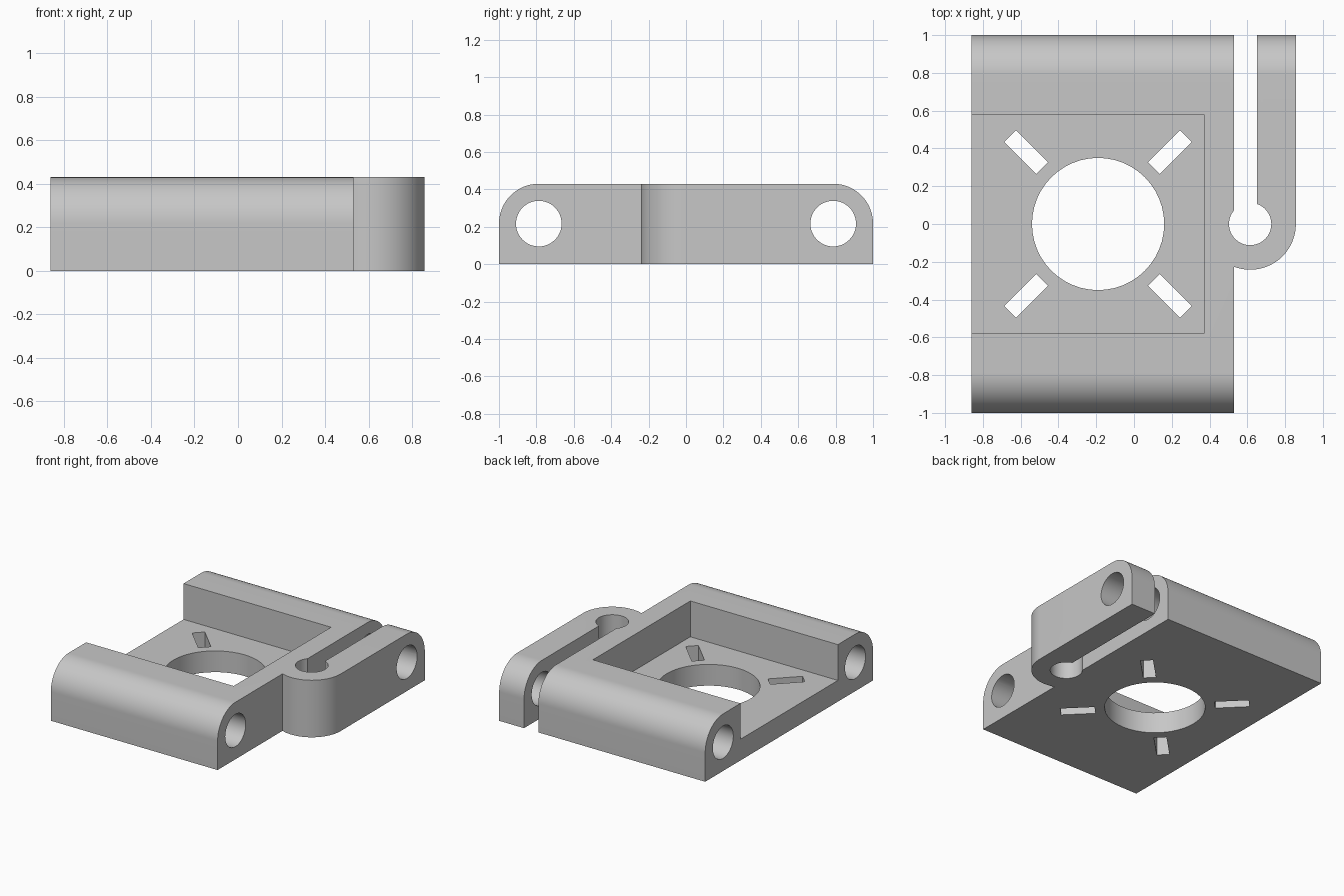
import bpy
import bmesh
import math
from mathutils import Matrix, Vector

cube = bpy.data.objects.get("Cube")
if cube:
    bpy.data.objects.remove(cube, do_unlink=True)

HEIGHT = 0.43
LEFT, RIGHT, ARM_IN, ARM_OUT = -0.86, 0.53, 0.65, 0.857
PIVOT_X, PIVOT_R, RELIEF_R = 0.615, 0.242, 0.112
PIN_Y, PIN_Z, PIN_R, ROUND_R = 0.787, 0.217, 0.122, 0.213
BORE_X, BORE_R = -0.19, 0.35

grey = bpy.data.materials.new("light grey")
grey.use_nodes = True
COLOUR = (0.57, 0.57, 0.57, 1)
grey.diffuse_color = COLOUR
grey.node_tree.nodes["Principled BSDF"].inputs["Base Color"].default_value = COLOUR


def arc(cx, cy, r, start, end, steps=24):
    """Points on an arc, angles in radians."""
    angles = [start + (end - start) * i / steps for i in range(steps + 1)]
    return [(cx + r * math.cos(a), cy + r * math.sin(a)) for a in angles]


def circle(cx, cy, r, sides=48):
    return arc(cx, cy, r, 0, math.tau, sides)[:-1]


def prism(name, outline, low, high, along_x=False):
    """Extrude an outline in xy along z, or in yz along x."""
    bm = bmesh.new()
    face = bm.faces.new([bm.verts.new((u, v, low)) for u, v in outline])
    side = bmesh.ops.extrude_face_region(bm, geom=[face])
    top = [g for g in side["geom"] if isinstance(g, bmesh.types.BMVert)]
    bmesh.ops.translate(bm, verts=top, vec=(0, 0, high - low))
    if along_x:
        turn = Matrix(((0, 0, 1), (1, 0, 0), (0, 1, 0))).to_4x4()
        bmesh.ops.transform(bm, matrix=turn, verts=bm.verts)
    bmesh.ops.recalc_face_normals(bm, faces=bm.faces)
    mesh = bpy.data.meshes.new(name)
    bm.to_mesh(mesh)
    bm.free()
    mesh.materials.append(grey)
    obj = bpy.data.objects.new(name, mesh)
    bpy.context.collection.objects.link(obj)
    return obj


def combine(target, tool, operation="DIFFERENCE"):
    """Apply a boolean and discard its tool."""
    tool.hide_render = True
    mod = target.modifiers.new(tool.name, "BOOLEAN")
    mod.operation = operation
    mod.solver = "EXACT"
    mod.object = tool
    bpy.context.view_layer.objects.active = target
    bpy.ops.object.modifier_apply(modifier=mod.name)
    bpy.data.objects.remove(tool, do_unlink=True)


# Plan outline: plate, round pivot, clamp arm, slit and relief hole
outer = -math.acos((RIGHT - PIVOT_X) / PIVOT_R)
slit_start = math.acos((ARM_IN - PIVOT_X) / RELIEF_R)
slit_end = math.acos((RIGHT - PIVOT_X) / RELIEF_R) - math.tau
plan = [(LEFT, -1.1), (RIGHT, -1.1)]
plan += arc(PIVOT_X, 0, PIVOT_R, outer, 0)
plan += [(ARM_OUT, 1.1), (ARM_IN, 1.1)]
plan += arc(PIVOT_X, 0, RELIEF_R, slit_start, slit_end, 36)
plan += [(RIGHT, 1.1), (LEFT, 1.1)]
bracket = prism("clamp_bracket", plan, -0.1, 0.6)

# Side profile with rounded upper edges
profile = [(-1, 0), (1, 0)]
profile += arc(PIN_Y, PIN_Z, ROUND_R, 0, math.pi / 2)
profile += arc(-PIN_Y, PIN_Z, ROUND_R, math.pi / 2, math.pi)
combine(bracket, prism("side_profile", profile, -1, 1, True), "INTERSECT")

# Open pocket
pocket = [(-1, -0.58), (0.37, -0.58), (0.37, 0.58), (-1, 0.58)]
combine(bracket, prism("pocket_cutter", pocket, 0.16, 0.6))

# Pin holes running through both rails and the arm
for sign in (-1, 1):
    hole = circle(sign * PIN_Y, PIN_Z, PIN_R)
    combine(bracket, prism("pin_hole_cutter", hole, -1, 1, True))

# Central bore
combine(bracket, prism("bore_cutter", circle(BORE_X, 0, BORE_R), -0.1, 0.3))

# Four diagonal mounting slots
for i in range(4):
    a = math.pi / 4 + i * math.pi / 2
    along = Vector((math.cos(a), math.sin(a)))
    across = Vector((-along.y, along.x)) * 0.044
    centre = Vector((BORE_X, 0)) + along * 0.538
    near, far = centre - along * 0.12, centre + along * 0.12
    slot = [near - across, far - across, far + across, near + across]
    combine(bracket, prism("slot_cutter", slot, -0.1, 0.3))

bpy.ops.object.select_all(action="DESELECT")
bracket.select_set(True)
bpy.context.view_layer.objects.active = bracket
bpy.ops.object.shade_smooth_by_angle(angle=math.radians(30))
